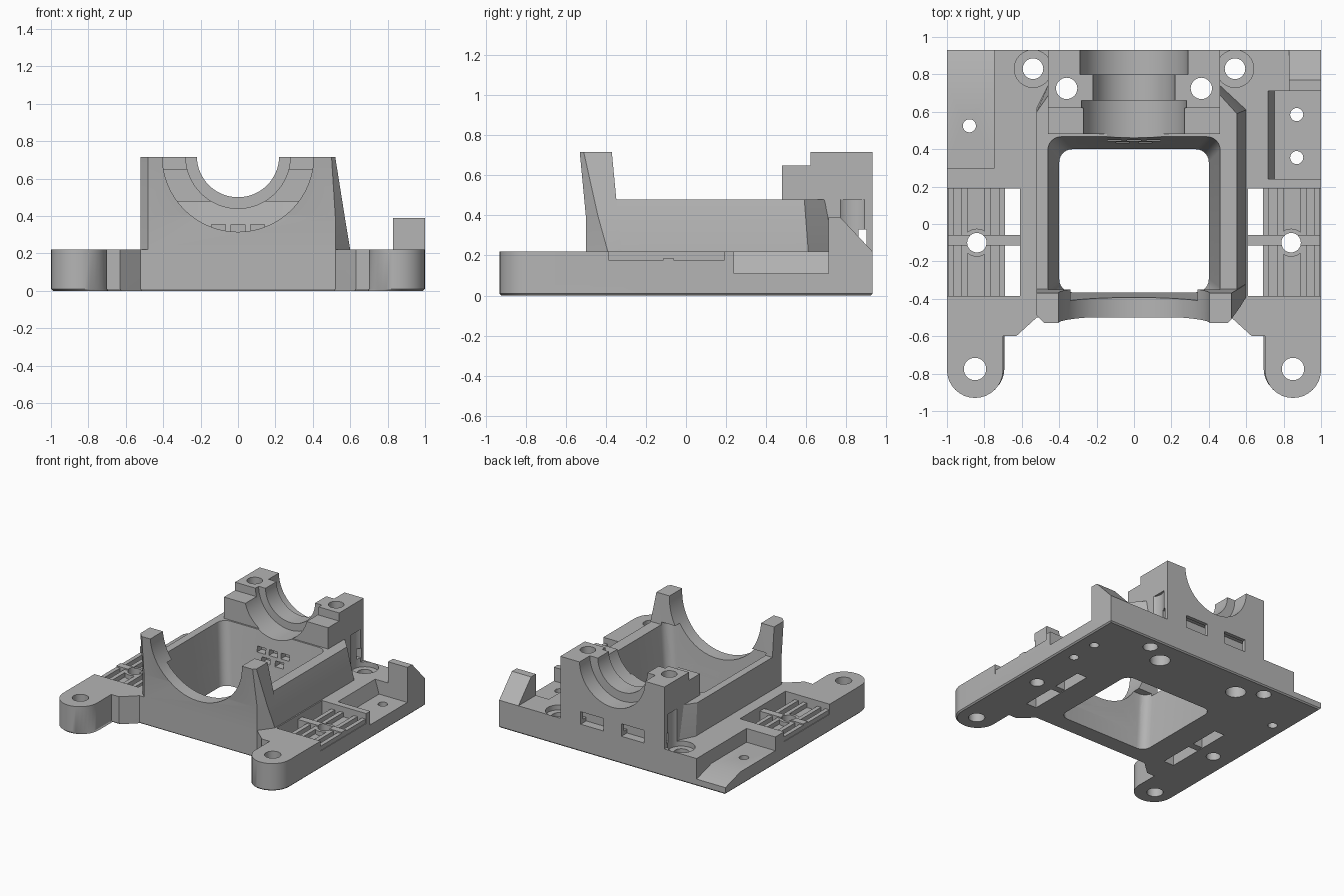
import bpy, bmesh, math
from mathutils import Vector

old = bpy.data.objects.get("Cube")
if old:
    bpy.data.objects.remove(old, do_unlink=True)

gray = bpy.data.materials.new("plain gray")
gray.use_nodes = True
gray.diffuse_color = (0.46, 0.46, 0.46, 1)
gray.node_tree.nodes["Principled BSDF"].inputs["Base Color"].default_value = gray.diffuse_color


def loft(name, rings):
    """Closed solid through rings of equal point count."""
    bm = bmesh.new()
    loops = [[bm.verts.new(p) for p in ring] for ring in rings]
    n = len(loops[0])
    for a, b in zip(loops, loops[1:]):
        for i in range(n):
            j = (i + 1) % n
            bm.faces.new((a[i], a[j], b[j], b[i]))
    bm.faces.new(loops[0])
    bm.faces.new(loops[-1])
    bmesh.ops.recalc_face_normals(bm, faces=bm.faces)
    me = bpy.data.meshes.new(name)
    bm.to_mesh(me)
    bm.free()
    me.materials.append(gray)
    ob = bpy.data.objects.new(name, me)
    bpy.context.collection.objects.link(ob)
    return ob


def level(pts, z):
    return [(x, y, z) for x, y in pts]


def slab(name, pts, z0, z1):
    return loft(name, [level(pts, z0), level(pts, z1)])


def box(name, x0, x1, y0, y1, z0, z1):
    x0, x1 = sorted((x0, x1))
    return slab(name, [(x0, y0), (x1, y0), (x1, y1), (x0, y1)], z0, z1)


def side_profile(name, pts, x0, x1):
    return loft(name, [[(x, y, z) for y, z in pts] for x in (x0, x1)])


def circle(cx, cy, r, n=32):
    return [(cx + r * math.cos(2 * math.pi * i / n), cy + r * math.sin(2 * math.pi * i / n))
            for i in range(n)]


def hole(x, y, r, z0=-0.1, z1=1):
    return slab("cutter", circle(x, y, r), z0, z1)


def bore(r, y0, y1):
    return loft("cutter", [[(x, y, z) for x, z in circle(0, 0.72, r, 64)] for y in (y0, y1)])


def rounded_rect(x0, x1, y0, y1, r, n=6):
    pts = []
    corners = [(x1 - r, y1 - r), (x0 + r, y1 - r), (x0 + r, y0 + r), (x1 - r, y0 + r)]
    for k, (cx, cy) in enumerate(corners):
        for i in range(n + 1):
            a = math.pi / 2 * (k + i / n)
            pts.append((cx + r * math.cos(a), cy + r * math.sin(a)))
    return pts


def cut(targets, cutters):
    for ob in targets:
        bpy.context.view_layer.objects.active = ob
        for c in cutters:
            m = ob.modifiers.new("cut", 'BOOLEAN')
            m.operation = 'DIFFERENCE'
            m.solver = 'EXACT'
            m.object = c
            bpy.ops.object.modifier_apply(modifier=m.name)
    for c in cutters:
        bpy.data.objects.remove(c, do_unlink=True)


# Base plate with two rounded front lugs and a slightly chamfered underside
half = [(0.52, -0.5), (0.63, -0.6), (0.7, -0.6)]
half += [(0.85 + 0.15 * math.cos(a), -0.78 + 0.15 * math.sin(a))
         for a in [math.pi * (1 + i / 16) for i in range(17)]]
half.append((1, 0.93))
outline = half + [(-x, y) for x, y in reversed(half)]
inset = [(x * 0.99, y * 0.99) for x, y in outline]
base = loft("base_plate", [level(inset, 0), level(outline, 0.01), level(outline, 0.22)])

# Tapered side walls around the central well
low = [(-0.52, -0.4), (0.6, -0.37), (0.6, 0.61), (0.46, 0.74), (-0.46, 0.74), (-0.52, 0.62)]
high = [(-0.52, -0.4), (0.55, -0.37), (0.55, 0.59), (0.45, 0.7), (-0.45, 0.7), (-0.52, 0.6)]
walls = loft("side_walls", [level(low, 0.15), level(low, 0.22), level(high, 0.48)])

# Front arch wall, leaning forward near the top
foot = [(-0.48, -0.5), (0.52, -0.5), (0.6, -0.39), (0.6, -0.32), (-0.52, -0.32), (-0.52, -0.46)]
waist = [(-0.48, -0.5), (0.52, -0.5), (0.57, -0.44), (0.57, -0.34), (-0.52, -0.34), (-0.52, -0.46)]
crown = [(-0.48, -0.53), (0.5, -0.53), (0.52, -0.51), (0.52, -0.37), (-0.52, -0.37), (-0.52, -0.49)]
arch = loft("front_arch", [level(foot, 0.1), level(foot, 0.22), level(waist, 0.4), level(crown, 0.715)])

# Rear bearing block with a lower step in front
block = side_profile("bearing_block", [(0.48, 0.1), (0.93, 0.1), (0.93, 0.715), (0.62, 0.715),
                                       (0.62, 0.65), (0.48, 0.65)], -0.46, 0.46)

# Corner post with a sloping back
post = side_profile("corner_post", [(0.71, 0.1), (0.93, 0.1), (0.93, 0.22), (0.77, 0.39), (0.71, 0.39)],
                    0.83, 1)

# Central well, widening upwards
well = loft("cutter", [level(rounded_rect(-0.4 - s, 0.4 + s, -0.365 - s * 0.7, 0.4 + s * 1.1, 0.07), z)
                       for s, z in ((-0.01, -0.08), (0, 0), (0.063, 0.5))])
cut([base, walls, arch, block], [well])

# Arch opening and stepped bearing seat
cut([arch], [bore(0.405, -0.7, -0.2)])
cut([block, walls], [bore(0.28, 0.4, 0.66), bore(0.22, 0.6, 0.85), bore(0.29, 0.8, 1)])

# Screw holes through the block, and clearance holes beside it
for s in (-1, 1):
    cut([base, walls, block], [hole(s * 0.36, 0.725, 0.057), hole(s * 0.36, 0.725, 0.075, -0.1, 0.1),
                               hole(s * 0.54, 0.83, 0.055), hole(s * 0.54, 0.83, 0.1, 0.18, 0.48)])

# Tie slots in the back of the block, joined by a cross tunnel
cut([block], [box("cutter", s * 0.08, s * 0.28, 0.86, 1, 0.22, 0.32) for s in (-1, 1)]
    + [box("cutter", -0.6, 0.6, 0.86, 0.9, 0.25, 0.33)])

# Small vent windows in the sloping rear face of the well
vents = [(-0.105, 0.33), (0, 0.33), (0.105, 0.33), (-0.06, 0.26), (0.06, 0.26)]
cut([walls, block], [box("cutter", x - 0.037, x + 0.037, 0.38, 0.5, z - 0.02, z + 0.025) for x, z in vents])

# Open side pockets: a ramped one at one corner, a sloped-wall one by the post
cut([base], [
    side_profile("cutter", [(0.3, 0.11), (0.74, 0.11), (0.95, 0.05), (0.95, 0.3), (0.3, 0.3)], -1.1, -0.745),
    loft("cutter", [[(x, y, z) for x, z in ((0.75, 0.11), (1.1, 0.11), (1.1, 0.3), (0.69, 0.3))]
                    for y in (0.24, 0.71)]),
    hole(-0.88, 0.525, 0.035), hole(0.87, 0.585, 0.035), hole(0.87, 0.355, 0.035)])

# Side grilles: recess, through slot, cross bar and ribs
details = []
for s, side in ((-1, "right"), (1, "left")):
    cut([base], [box("cutter", s * 0.69, s * 1.1, -0.385, 0.19, 0.14, 0.3),
                 box("cutter", s * 0.61, s * 0.7, -0.385, 0.19, -0.1, 0.3),
                 hole(s * 0.85, -0.775, 0.06), hole(s * 0.84, -0.1, 0.052)])
    bar = box(side + "_cross_bar", s * 0.6, s * 0.995, -0.115, -0.06, 0.005, 0.185)
    collar = slab(side + "_bar_collar", circle(s * 0.84, -0.1, 0.075), 0.1, 0.175)
    ribs = [box(side + "_rib", s * x, s * (x + 0.033), -0.39, 0.195, 0.13, 0.175)
            for x in (0.69, 0.765, 0.89, 0.962)]
    cut([bar, collar] + ribs, [hole(s * 0.84, -0.1, 0.052)])
    details += [bar, collar] + ribs

# Smooth the round surfaces, keep all corners sharp
bpy.ops.object.select_all(action='DESELECT')
for ob in [base, walls, arch, block, post] + details:
    ob.select_set(True)
bpy.context.view_layer.objects.active = base
bpy.ops.object.shade_smooth_by_angle(angle=math.radians(25))
